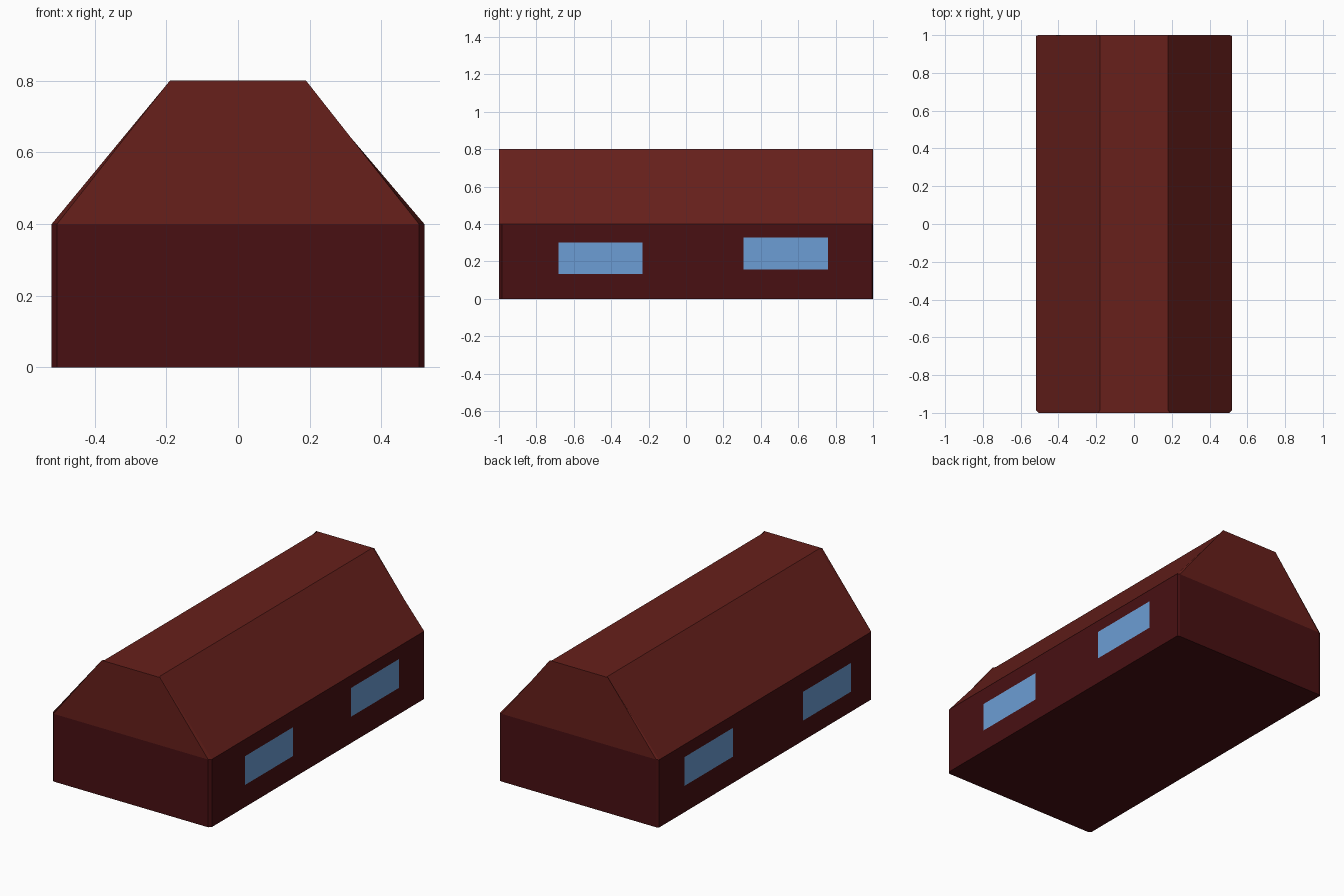
import bpy, bmesh

if "Cube" in bpy.data.objects:
    bpy.data.objects.remove(bpy.data.objects["Cube"])


def material(name, rgb):
    m = bpy.data.materials.new(name)
    m.diffuse_color = (*rgb, 1)
    m.use_nodes = True
    m.node_tree.nodes["Principled BSDF"].inputs["Base Color"].default_value = m.diffuse_color
    return m


WALL = material("dark_red", (0.065, 0.005, 0.006))
ROOF = material("roof_red", (0.135, 0.014, 0.011))
GLASS = material("window_blue", (0.15, 0.34, 0.66))


def finish(name, bm, mat):
    bmesh.ops.recalc_face_normals(bm, faces=bm.faces)
    me = bpy.data.meshes.new(name)
    bm.to_mesh(me)
    bm.free()
    me.materials.append(mat)
    ob = bpy.data.objects.new(name, me)
    bpy.context.collection.objects.link(ob)
    return ob


def loft(name, end, body, mat, open_edge):
    """Skin four rings along y, cap both ends, leave the shared seam open."""
    bm = bmesh.new()
    rings = []
    for prof, y in ((end, -1), (body, -0.985), (body, 0.995), (end, 1)):
        rings.append([bm.verts.new((x, y, z)) for x, z in prof])
    n = len(end)
    for a, b in zip(rings, rings[1:]):
        for i in range(n):
            if i != open_edge:
                j = (i + 1) % n
                bm.faces.new((a[i], a[j], b[j], b[i]))
    bm.faces.new(rings[0])
    bm.faces.new(rings[-1])
    return finish(name, bm, mat)


def trapezoid(bottom, top, z0, z1):
    return [(-bottom, z0), (bottom, z0), (top, z1), (-top, z1)]


# Walls with floor, ends slightly narrower than the long sides
loft("walls", trapezoid(0.505, 0.505, 0, 0.4), trapezoid(0.52, 0.52, 0, 0.4), WALL, 2)

# Flat-topped roof with upright gables
loft("roof", trapezoid(0.505, 0.19, 0.4, 0.8), trapezoid(0.52, 0.18, 0.4, 0.8), ROOF, 0)


# Windows, two on each long side
def window(name, side, y, z):
    bm = bmesh.new()
    x = side * 0.522
    bm.faces.new([bm.verts.new((x, y + dy * 0.225, z + dz * 0.085))
                  for dy, dz in ((-side, -1), (side, -1), (side, 1), (-side, 1))])
    me = bpy.data.meshes.new(name)
    bm.to_mesh(me)
    bm.free()
    me.materials.append(GLASS)
    bpy.context.collection.objects.link(bpy.data.objects.new(name, me))


window("window_right_front", 1, -0.457, 0.217)
window("window_right_back", 1, 0.533, 0.242)
window("window_left_front", -1, -0.57, 0.205)
window("window_left_back", -1, 0.533, 0.242)
